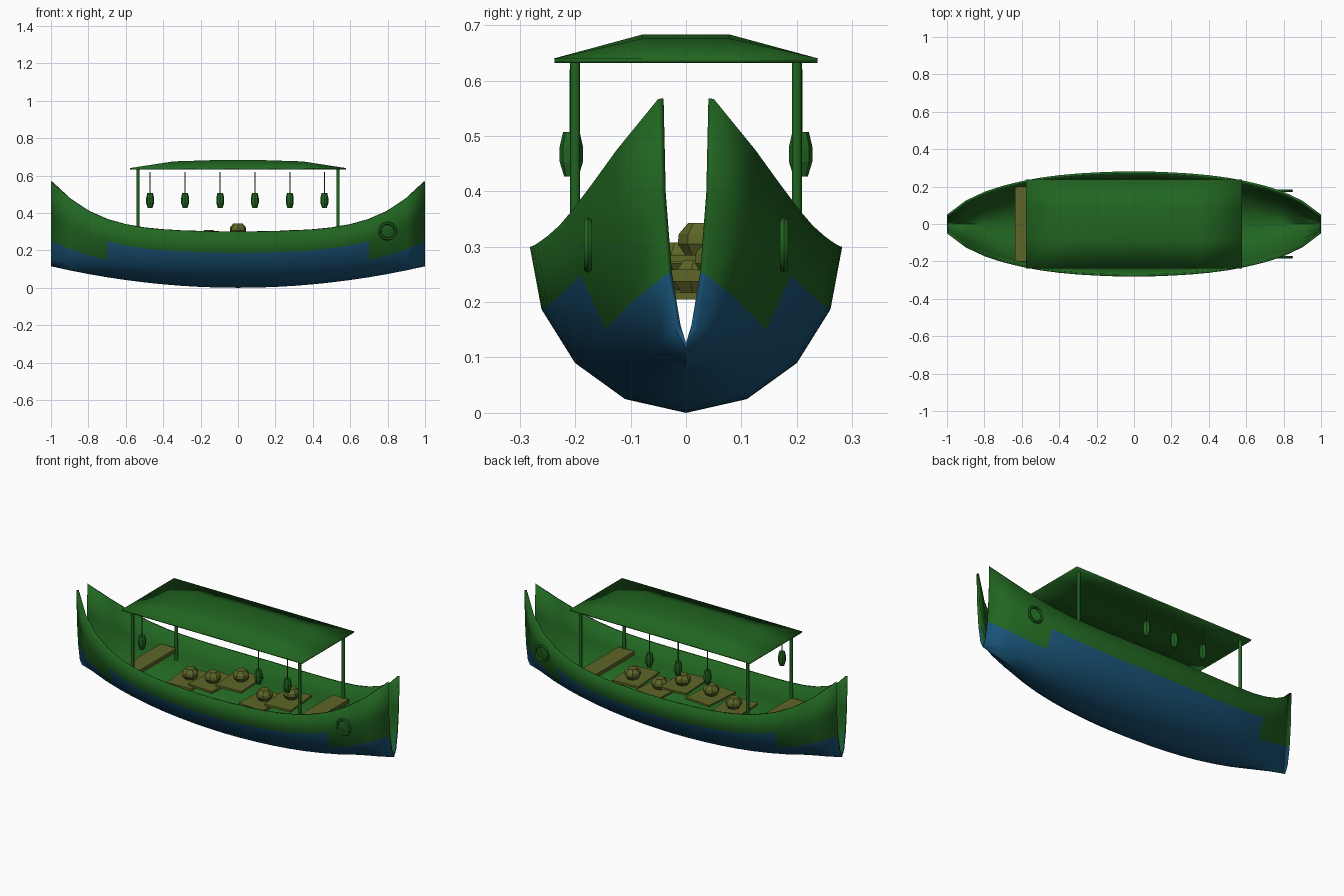
import bpy, bmesh, math
from mathutils import Vector

if "Cube" in bpy.data.objects:
    bpy.data.objects.remove(bpy.data.objects["Cube"])


def material(name, rgb):
    m = bpy.data.materials.new(name)
    m.diffuse_color = (*rgb, 1)
    m.use_nodes = True
    m.node_tree.nodes["Principled BSDF"].inputs["Base Color"].default_value = m.diffuse_color
    return m


GREEN = material("green_paint", (0.015, 0.13, 0.015))
BLUE = material("blue_paint", (0.01, 0.09, 0.19))
OLIVE = material("olive_wood", (0.11, 0.13, 0.02))


def finish(ob, *mats, angle=None):
    for m in mats:
        ob.data.materials.append(m)
    if angle:
        bpy.ops.object.select_all(action='DESELECT')
        ob.select_set(True)
        bpy.context.view_layer.objects.active = ob
        bpy.ops.object.shade_smooth_by_angle(angle=math.radians(angle))
    return ob


def sheet(name, rows, thickness):
    """Quad grid from rows of points, thickened downwards/inwards."""
    n = len(rows[0])
    verts = [p for r in rows for p in r]
    faces = [(i * n + j, (i + 1) * n + j, (i + 1) * n + j + 1, i * n + j + 1)
             for i in range(len(rows) - 1) for j in range(n - 1)]
    me = bpy.data.meshes.new(name)
    me.from_pydata(verts, [], faces)
    ob = bpy.data.objects.new(name, me)
    bpy.context.collection.objects.link(ob)
    mod = ob.modifiers.new("thickness", 'SOLIDIFY')
    mod.thickness = thickness
    mod.offset = -1
    mod.material_offset = 1
    return ob


def box(name, loc, size, mat, rot=0):
    bpy.ops.mesh.primitive_cube_add(size=1, location=loc, rotation=(0, 0, rot))
    ob = bpy.context.object
    ob.name = name
    ob.scale = size
    return finish(ob, mat)


def rod(name, x, y, z0, z1, r, sides, mat):
    bpy.ops.mesh.primitive_cylinder_add(vertices=sides, radius=r, depth=z1 - z0,
                                        location=(x, y, (z0 + z1) / 2))
    ob = bpy.context.object
    ob.name = name
    return finish(ob, mat, angle=50)


def barrel(name, loc, profile, sides, mat, rot=0):
    """Faceted turned solid from (radius, height) pairs."""
    bm = bmesh.new()
    rings = [[bm.verts.new((r * math.cos(a), r * math.sin(a), z))
              for a in (rot + 2 * math.pi * k / sides for k in range(sides))]
             for r, z in profile]
    for a, b in zip(rings, rings[1:]):
        for k in range(sides):
            m = (k + 1) % sides
            bm.faces.new((a[k], a[m], b[m], b[k]))
    bm.faces.new(rings[0][::-1])
    bm.faces.new(rings[-1])
    me = bpy.data.meshes.new(name)
    bm.to_mesh(me)
    bm.free()
    ob = bpy.data.objects.new(name, me)
    ob.location = loc
    bpy.context.collection.objects.link(ob)
    return finish(ob, mat)


# Hull: open-ended shell lofted along x
widths = [.282, .280, .276, .270, .261, .248, .229, .205, .172, .125, .05]
sheer = [.300, .300, .302, .305, .311, .321, .338, .366, .410, .475, .567]
half = [(0, 0), (.39, .083), (.71, .30), (.925, .623), (1, 1)]
section = [(-w, h) for w, h in half[:0:-1]] + half
rows = []
for i in range(-10, 11):
    x, w, top = i / 10, widths[abs(i)], sheer[abs(i)]
    keel = .115 * x * x
    rows.append([(x, a * w, keel + h * (top - keel)) for a, h in section][::-1])
hull = finish(sheet("hull", rows, .012), BLUE, GREEN, angle=40)
for p in hull.data.polygons:
    strip = min(p.index % 8, 7 - p.index % 8)
    p.material_index = 1 if strip == 0 or (strip == 1 and abs(p.center.x) > .65) else 0

# Canopy: shallow crowned sheet
rise = [0, .83, 1, 1, .83, 0]
rows = []
for i, f in enumerate(rise):
    x = -.577 + i * .2308
    rows.append([(x, y, .64 + .043 * f * g)
                 for y, g in ((.238, 0), (.079, 1), (-.079, 1), (-.238, 0))][::-1])
finish(sheet("canopy", rows, .008), GREEN, angle=40)

# Canopy poles and eye rings on the bow
for s in (-1, 1):
    for x in (-.535, .535):
        rod("canopy_pole", x, s * .2, .19, .638, .009, 8, GREEN)
    bpy.ops.mesh.primitive_torus_add(major_radius=.042, minor_radius=.008, major_segments=16,
                                     minor_segments=6, location=(.8, s * .177, .303),
                                     rotation=(math.pi / 2, 0, 0))
    bpy.context.object.name = "bow_ring"
    finish(bpy.context.object, GREEN, angle=50)

# Hanging lanterns on both sides
lantern = [(.013, -.04), (.021, -.014), (.021, .014), (.015, .04)]
for x, s in ((-.47, -1), (-.283, 1), (-.095, 1), (.09, 1), (.277, -1), (.462, -1)):
    barrel("lantern", (x, s * .207, .467), lantern, 8, GREEN)
    rod("lantern_cord", x, s * .207, .5, .62, .003, 6, GREEN)

# Bench seats
box("rear_seat", (-.585, 0, .248), (.1, .4, .022), OLIVE)
box("front_seat", (.52, 0, .248), (.1, .4, .022), OLIVE)

# Cargo: mats with a faceted bundle on each
bundle = [(.03, -.03), (.045, -.008), (.043, .01), (.026, .03)]
cargo = [(-.31, .005, .222, .06), (-.155, -.01, .25, -.08), (0, .03, .285, .05),
         (.155, .02, .217, -.05), (.3, .06, .25, .08)]
for x, y, z, r in cargo:
    box("cargo_mat", (x, y * .5, z - .006), (.16, .22, .012), OLIVE, r)
    barrel("cargo_bundle", (x, y, z + .028), bundle, 7, OLIVE, r * 5)
